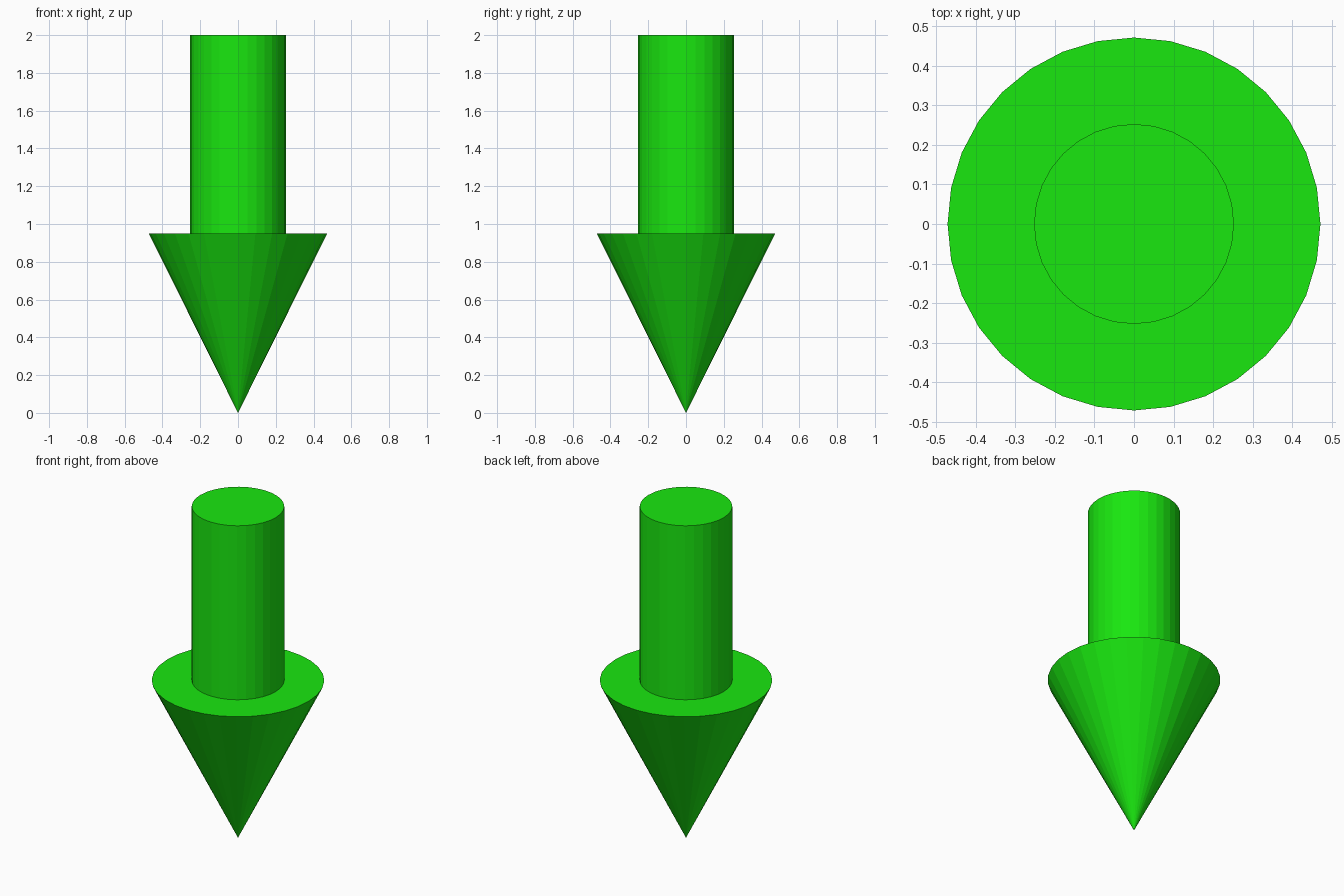
import bpy

if "Cube" in bpy.data.objects:
    bpy.data.objects.remove(bpy.data.objects["Cube"])

SIDES = 32
HEAD_R, SHAFT_R = 0.472, 0.253
HEAD_TOP, TOP = 0.95, 2.0

green = bpy.data.materials.new("green")
green.diffuse_color = (0.01, 0.8, 0.005, 1)
green.use_nodes = True
green.node_tree.nodes["Principled BSDF"].inputs["Base Color"].default_value = green.diffuse_color


def part(name, r_bottom, r_top, z0, z1):
    bpy.ops.mesh.primitive_cone_add(vertices=SIDES, radius1=r_bottom, radius2=r_top,
                                    depth=z1 - z0, location=(0, 0, (z0 + z1) / 2))
    ob = bpy.context.object
    ob.name = name
    ob.data.materials.append(green)
    return ob


# Pointed head, tip down
part("arrow_head", 0, HEAD_R, 0, HEAD_TOP)
# Round shaft standing on the head
part("arrow_shaft", SHAFT_R, SHAFT_R, HEAD_TOP, TOP)
